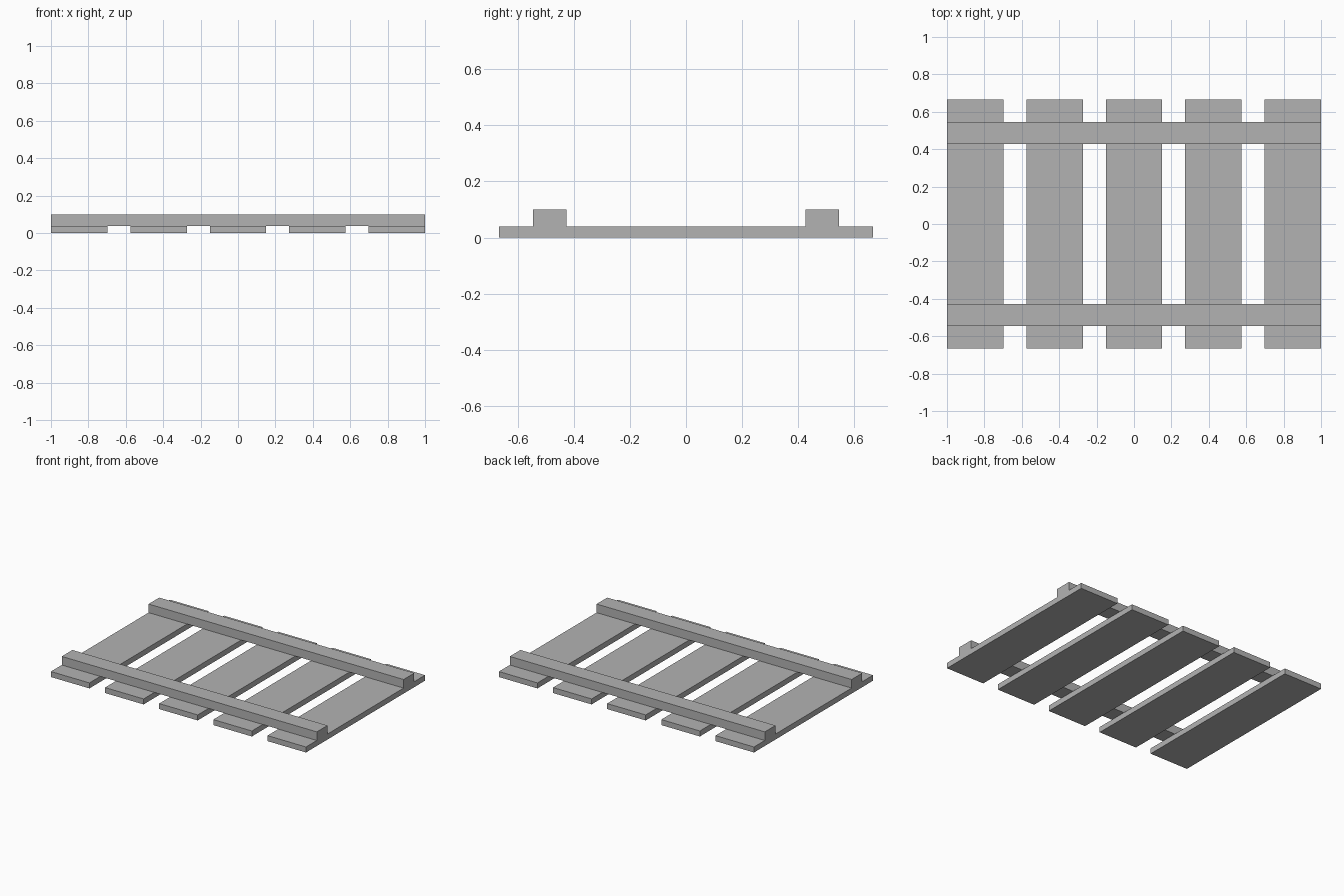
import bpy

cube = bpy.data.objects.get("Cube")
if cube:
    bpy.data.objects.remove(cube, do_unlink=True)

# Single grey for all the timber
grey = bpy.data.materials.new("plain_grey")
grey.use_nodes = True
colour = (0.45, 0.45, 0.45, 1.0)
grey.diffuse_color = colour
grey.node_tree.nodes["Principled BSDF"].inputs["Base Color"].default_value = colour

LENGTH = 2.0
DEPTH = 1.333
PLANK_WIDTH = 0.302
PLANK_THICK = 0.039
RAIL_WIDTH = 0.119
RAIL_THICK = 0.061
RAIL_Y = 0.486
PLANKS = 5


def board(name, size, centre):
    """Square-edged board with its size baked into the mesh."""
    bpy.ops.mesh.primitive_cube_add(size=1, location=centre)
    obj = bpy.context.object
    obj.name = name
    obj.scale = size
    bpy.ops.object.transform_apply(location=False, rotation=False, scale=True)
    obj.data.materials.append(grey)
    return obj


# Evenly spaced planks lying on the ground
spacing = (LENGTH - PLANK_WIDTH) / (PLANKS - 1)
for i in range(PLANKS):
    x = (i - (PLANKS - 1) / 2) * spacing
    board(f"plank_{i + 1}", (PLANK_WIDTH, DEPTH, PLANK_THICK),
          (x, 0, PLANK_THICK / 2))

# Two cross rails resting on the planks
for name, side in (("front_rail", -1), ("back_rail", 1)):
    board(name, (LENGTH, RAIL_WIDTH, RAIL_THICK),
          (0, side * RAIL_Y, PLANK_THICK + RAIL_THICK / 2))
